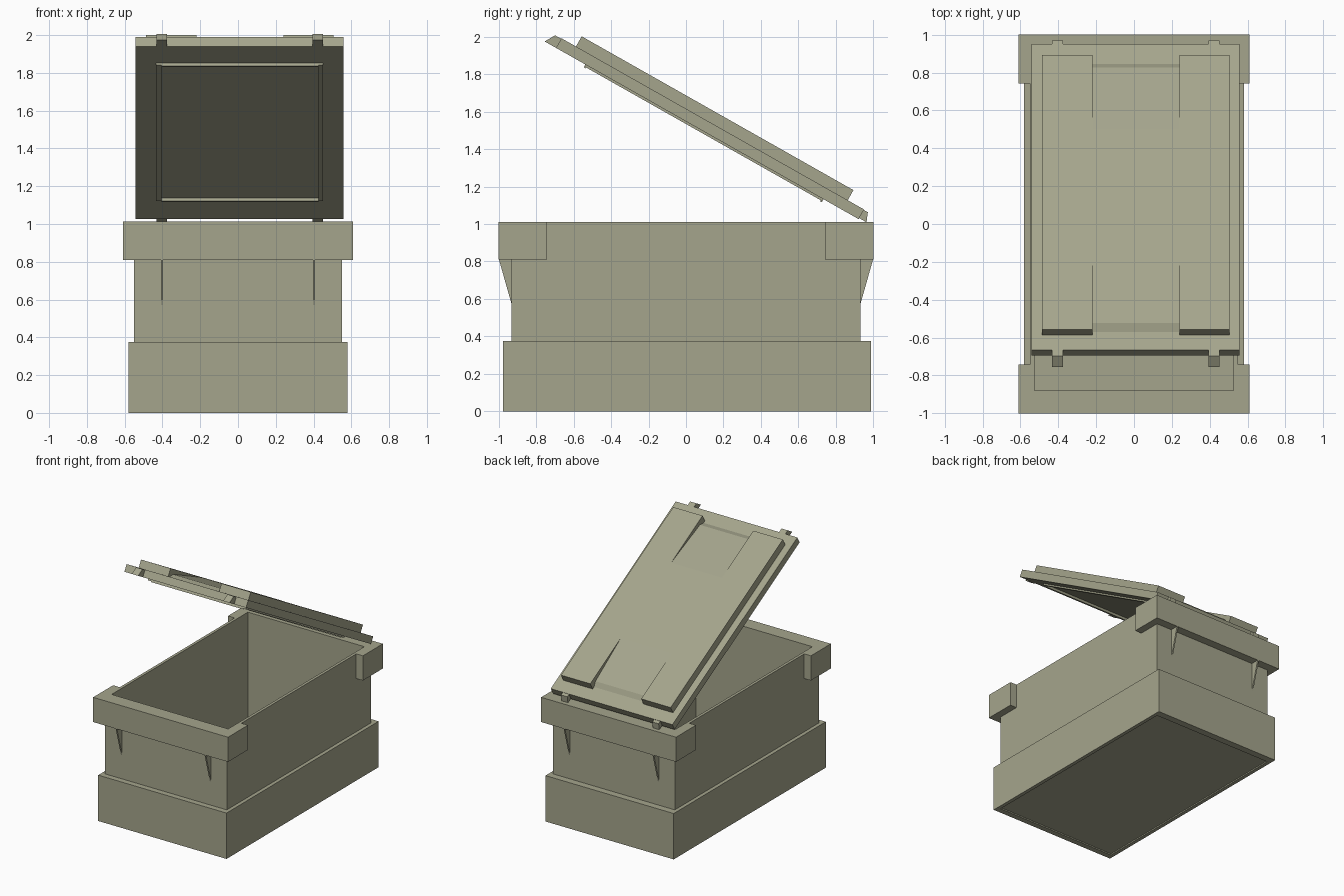
import bpy, bmesh, math

if "Cube" in bpy.data.objects:
    bpy.data.objects.remove(bpy.data.objects["Cube"])

mat = bpy.data.materials.new("olive_drab")
mat.diffuse_color = (0.376, 0.376, 0.265, 1)
mat.use_nodes = True
mat.node_tree.nodes["Principled BSDF"].inputs["Base Color"].default_value = mat.diffuse_color


def finish(name, bm):
    bmesh.ops.recalc_face_normals(bm, faces=bm.faces)
    me = bpy.data.meshes.new(name)
    bm.to_mesh(me)
    bm.free()
    me.materials.append(mat)
    ob = bpy.data.objects.new(name, me)
    bpy.context.collection.objects.link(ob)
    return ob


def rect_shell(name, loops, closed=False):
    """Bridge a chain of rectangles given as (half_x, y0, y1, z)."""
    bm = bmesh.new()
    rings = [[bm.verts.new(p) for p in ((-x, y0, z), (x, y0, z), (x, y1, z), (-x, y1, z))]
             for x, y0, y1, z in loops]
    pairs = list(zip(rings, rings[1:]))
    if closed:
        pairs.append((rings[-1], rings[0]))
    else:
        bm.faces.new(rings[0])
        bm.faces.new(rings[-1])
    for a, b in pairs:
        for i in range(4):
            j = (i + 1) % 4
            bm.faces.new((a[i], a[j], b[j], b[i]))
    return finish(name, bm)


def prism(name, pts, lo, hi, place):
    """Extrude a 2D outline from lo to hi; place maps (a, b, h) to xyz."""
    bm = bmesh.new()
    A = [bm.verts.new(place(a, b, lo)) for a, b in pts]
    B = [bm.verts.new(place(a, b, hi)) for a, b in pts]
    bm.faces.new(A)
    bm.faces.new(B)
    for i in range(len(pts)):
        j = (i + 1) % len(pts)
        bm.faces.new((A[i], A[j], B[j], B[i]))
    return finish(name, bm)


def rect(a0, a1, b0, b1):
    return [(a0, b0), (a1, b0), (a1, b1), (a0, b1)]


def flat(a, b, h):
    return (a, b, h)


def side(a, b, h):
    return (h, a, b)


# Tub with open interior
TX, TY = 0.55, 0.93
rect_shell("tub", [(TX, -TY, TY, 0.01), (TX, -TY, TY, 1.012),
                   (0.527, -0.88, 0.88, 1.012), (0.527, -0.88, 0.88, 0.04)])

# Wide band around the base
rect_shell("base_band", [(0.58, -0.977, 0.987, 0), (0.58, -0.977, 0.987, 0.375),
                         (TX, -TY, TY, 0.375), (TX, -TY, TY, 0)], closed=True)

# Rim collars wrapping each end, with thin gussets below
for end, s in (("front", -1), ("back", 1)):
    u_shape = [(-0.61, s), (0.61, s), (0.61, s * 0.742), (TX, s * 0.742),
               (TX, s * TY), (-TX, s * TY), (-TX, s * 0.742), (-0.61, s * 0.742)]
    prism(end + "_rim_collar", u_shape, 0.81, 1.012, flat)
    for x in (-0.402, 0.402):
        prism(end + "_gusset", [(s * TY, 0.81), (s * 0.998, 0.81), (s * TY, 0.57)],
              x - 0.006, x + 0.006, side)

# Open lid: u runs from hinge to front edge, n is the lid's upward normal
ANG = math.radians(29.5)
C, S = math.cos(ANG), math.sin(ANG)


def lid(u, n, h):
    return (h, 0.918 - C * u + S * n, 1.021 + S * u + C * n)


L, N0, N1, N2 = 1.855, 0.006, 0.065, 0.127
prism("lid_plate", rect(0, L, N0, N1), -0.542, 0.558, lid)

# Raised lid panel: two side strips and a middle with sloped grip recesses
P0, P1 = 0.10, 1.766
for nm, x0, x1 in (("left", -0.487, -0.22), ("right", 0.24, 0.505)):
    prism("lid_panel_" + nm, rect(P0, P1, N1, N2), x0, x1, lid)
prism("lid_panel_middle",
      [(P0 + 0.02, N1), (P0 + 0.056, 0.09), (P0 + 0.45, N2),
       (P1 - 0.466, N2), (P1 - 0.06, 0.09), (P1 - 0.02, N1)], -0.22, 0.24, lid)

# Hinge tabs and latch tabs on the lid ends
for x0, x1 in ((-0.432, -0.375), (0.394, 0.451)):
    prism("hinge_tab", [(0, 0.012), (-0.045, 0.012), (-0.025, 0.062), (0, 0.062)], x0, x1, lid)
    prism("latch_tab", [(L, N0), (L + 0.07, N0), (L + 0.037, 0.062), (L, 0.062)], x0, x1, lid)

# Seal ribs on the lid underside
for x0, x1 in ((-0.435, -0.405), (0.425, 0.451)):
    prism("seal_side_rib", rect(0.215, 1.675, -0.006, N0), x0, x1, lid)
for u in (0.215, 1.665):
    prism("seal_end_rib", rect(u, u + 0.01, -0.012, N0), -0.405, 0.425, lid)
